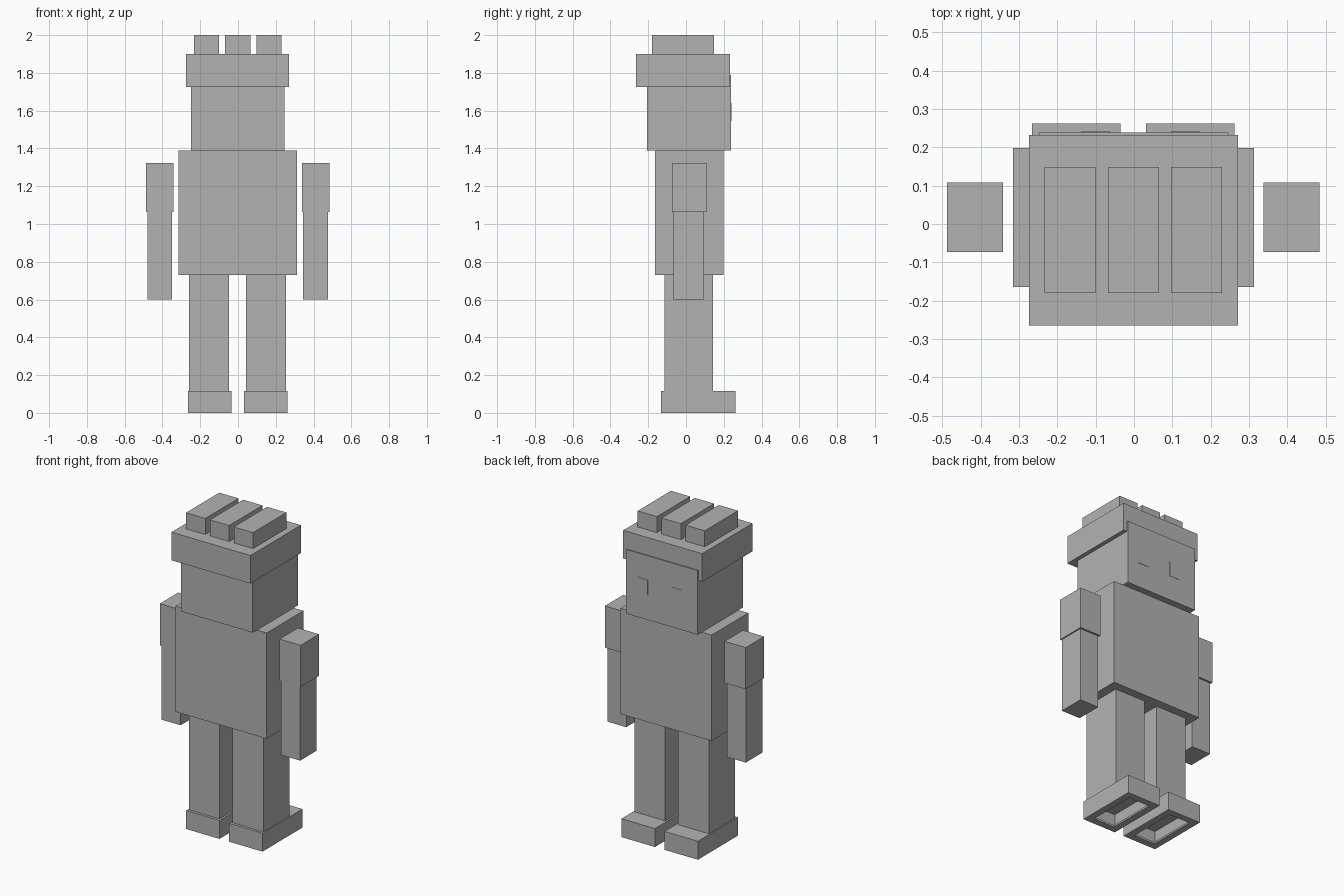
import bpy, bmesh
from mathutils import Vector

if "Cube" in bpy.data.objects:
    bpy.data.objects.remove(bpy.data.objects["Cube"])


def material(name, rgb):
    m = bpy.data.materials.new(name)
    m.diffuse_color = (*rgb, 1)
    m.use_nodes = True
    m.node_tree.nodes["Principled BSDF"].inputs["Base Color"].default_value = m.diffuse_color
    return m


GREY = material("plain grey", (0.45, 0.45, 0.45))


def box(name, x, y, z, open_sole=False):
    """Axis-aligned box from (min, max) ranges, optionally with a hole in the bottom."""
    lo, hi = Vector((x[0], y[0], z[0])), Vector((x[1], y[1], z[1]))
    mid = (lo + hi) / 2
    bm = bmesh.new()
    bmesh.ops.create_cube(bm, size=1)
    for v in bm.verts:
        v.co = mid + v.co * (hi - lo)
    bm.normal_update()
    if open_sole:
        sole = [f for f in bm.faces if f.normal.z < -0.9]
        bmesh.ops.inset_individual(bm, faces=sole, thickness=0.06)
        bmesh.ops.inset_individual(bm, faces=sole, thickness=0.004, depth=-0.01)
        bmesh.ops.delete(bm, geom=sole, context='FACES')
    mesh = bpy.data.meshes.new(name)
    bm.to_mesh(mesh)
    bm.free()
    mesh.materials.append(GREY)
    ob = bpy.data.objects.new(name, mesh)
    bpy.context.collection.objects.link(ob)
    return ob


# Torso and head (the face looks towards +y)
box("torso", (-0.315, 0.313), (-0.164, 0.198), (0.73, 1.39))
box("head", (-0.248, 0.246), (-0.206, 0.239), (1.39, 1.79))

# Eyes: thin plates on the face
for name, x0 in (("left_eye", -0.138), ("right_eye", 0.096)):
    box(name, (x0, x0 + 0.075), (0.238, 0.241), (1.545, 1.64))

# Hair cap with three tufts
box("hair_cap", (-0.274, 0.271), (-0.264, 0.232), (1.725, 1.90))
for i, x0 in enumerate((-0.233, -0.068, 0.097)):
    box(f"hair_tuft_{i + 1}", (x0, x0 + 0.133), (-0.18, 0.148), (1.90, 2.0))

# Limbs, mirrored about a slightly shifted centre line
for side, s in (("left", -1), ("right", 1)):
    def span(a, b):
        return sorted((s * a - 0.002, s * b - 0.002))
    box(side + "_sleeve", span(0.340, 0.486), (-0.073, 0.108), (1.064, 1.324))
    box(side + "_arm", span(0.347, 0.478), (-0.067, 0.096), (0.60, 1.064))
    box(side + "_leg", span(0.045, 0.257), (-0.115, 0.144), (0.115, 0.73))
    box(side + "_foot", span(0.033, 0.264), (-0.132, 0.262), (0, 0.115), open_sole=True)
